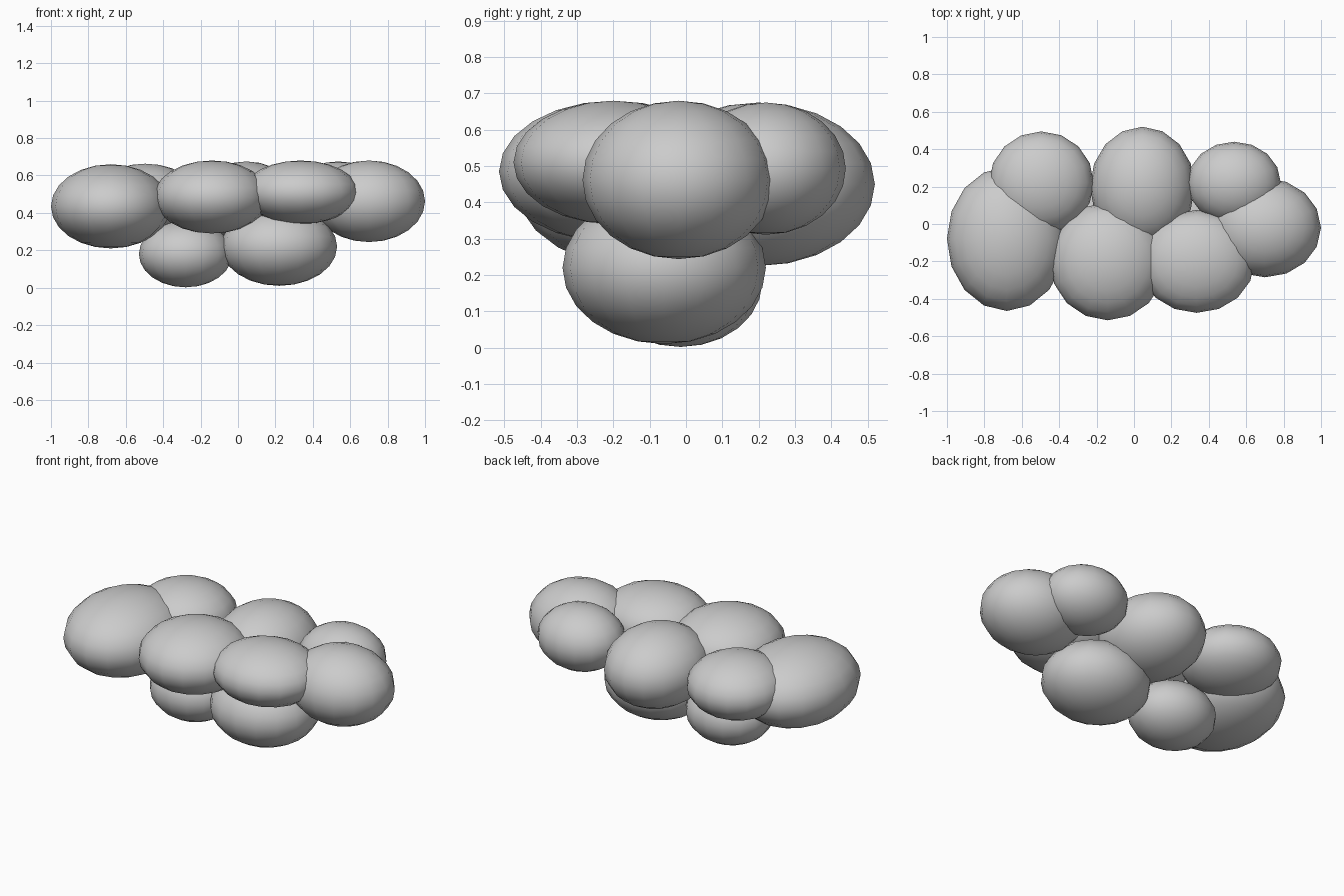
import bpy

# Cloud puffs: name, centre, radii
puffs = [
    ("puff_left",        (-0.68, -0.08, 0.435), (0.32, 0.385, 0.225)),
    ("puff_front_mid",   (-0.14, -0.20, 0.485), (0.31, 0.315, 0.195)),
    ("puff_front_right", (0.335, -0.20, 0.510), (0.31, 0.275, 0.170)),
    ("puff_right",       (0.70, -0.02, 0.462), (0.30, 0.265, 0.218)),
    ("puff_back_right",  (0.535, 0.22, 0.493), (0.25, 0.220, 0.182)),
    ("puff_back_mid",    (0.045, 0.20, 0.450), (0.28, 0.320, 0.225)),
    ("puff_back_left",   (-0.495, 0.22, 0.485), (0.28, 0.275, 0.178)),
    ("puff_low_left",    (-0.28, -0.015, 0.18), (0.25, 0.225, 0.178)),
    ("puff_low_right",   (0.22, -0.06, 0.220), (0.31, 0.280, 0.210)),
]

for name, loc, rad in puffs:
    bpy.ops.mesh.primitive_uv_sphere_add(segments=16, ring_count=12, radius=1, location=loc)
    ob = bpy.context.object
    ob.name = name
    ob.scale = rad
    bpy.ops.object.transform_apply(location=False, rotation=False, scale=True)
    bpy.ops.object.shade_smooth()
